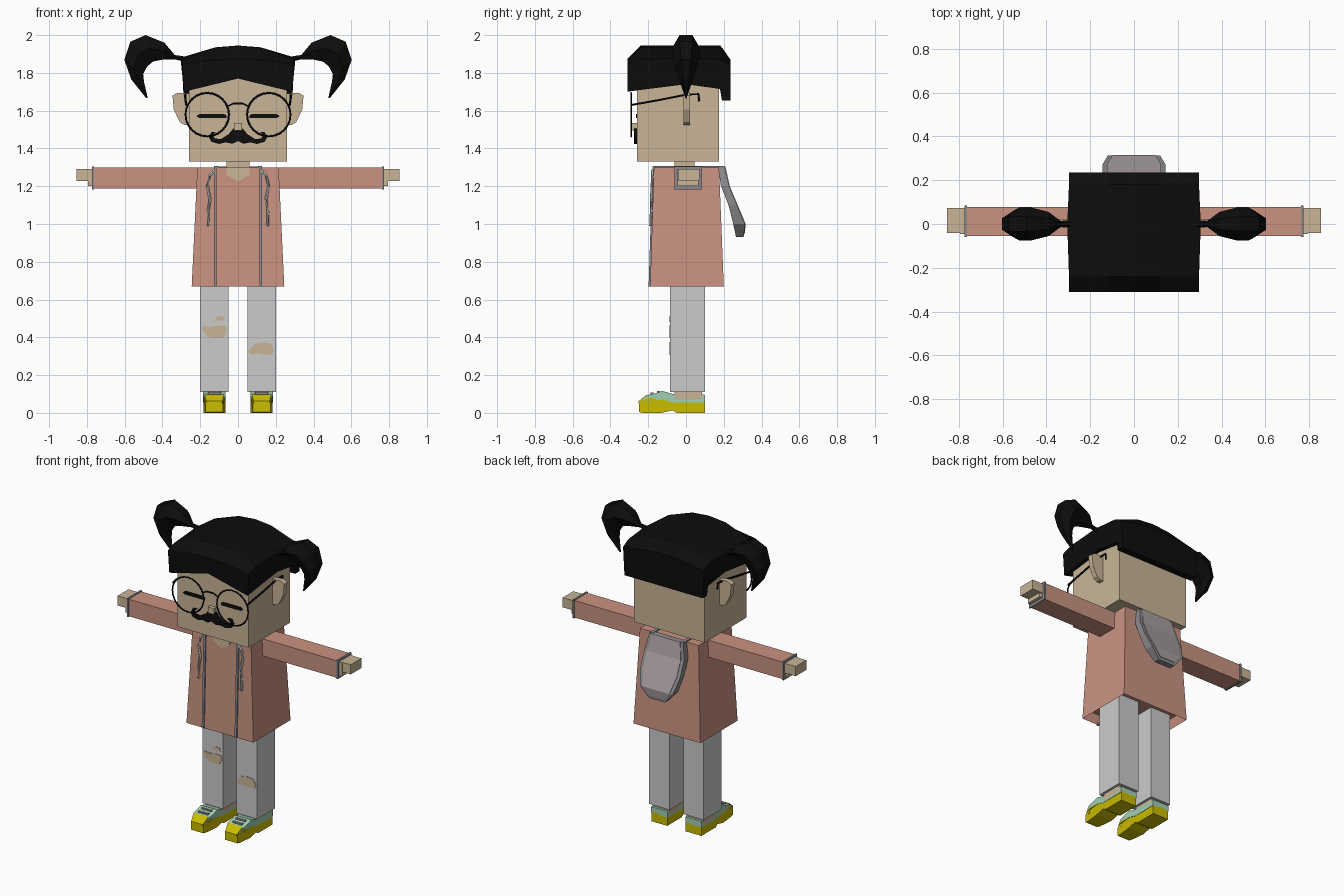
import bpy, bmesh, math
from mathutils import Vector

if "Cube" in bpy.data.objects:
    bpy.data.objects.remove(bpy.data.objects["Cube"], do_unlink=True)


def material(name, r, g, b):
    m = bpy.data.materials.new(name)
    m.use_nodes = True
    m.diffuse_color = (r, g, b, 1)
    bsdf = m.node_tree.nodes["Principled BSDF"]
    bsdf.inputs["Base Color"].default_value = (r, g, b, 1)
    bsdf.inputs["Roughness"].default_value = 0.8
    return m


SKIN = material("skin", .58, .46, .31)
PINK = material("coat pink", .59, .29, .22)
PANTS = material("trouser grey", .60, .60, .60)
YELLOW = material("shoe yellow", .60, .51, 0)
MINT = material("shoe mint", .36, .63, .45)
BLACK = material("black", .004, .004, .004)
TRIM = material("trim grey", .27, .26, .27)
HOOD = material("hood lining", .40, .35, .35)
CORD = material("cord white", .68, .68, .68)


def finish(name, bm, mat):
    bmesh.ops.recalc_face_normals(bm, faces=bm.faces)
    mesh = bpy.data.meshes.new(name)
    bm.to_mesh(mesh)
    bm.free()
    mesh.materials.append(mat)
    ob = bpy.data.objects.new(name, mesh)
    bpy.context.collection.objects.link(ob)
    return ob


def loft(name, rings, mat):
    """Skin a row of equal rings and cap both ends."""
    bm = bmesh.new()
    rows = [[bm.verts.new(p) for p in ring] for ring in rings]
    n = len(rows[0])
    for a, b in zip(rows, rows[1:]):
        for i in range(n):
            j = (i + 1) % n
            bm.faces.new((a[i], a[j], b[j], b[i]))
    bm.faces.new(rows[0])
    bm.faces.new(rows[-1])
    return finish(name, bm, mat)


def box(name, x, y, z, mat):
    return loft(name, [[(x[0], y[0], h), (x[1], y[0], h), (x[1], y[1], h), (x[0], y[1], h)]
                       for h in z], mat)


def plate(name, pts, front, depth, mat):
    """Outline in x and z; front is a y value or a function of z."""
    f = front if callable(front) else (lambda z: front)
    return loft(name, [[(x, f(z) + d, z) for x, z in pts] for d in (0, depth)], mat)


def tube(name, pts, radius, mat):
    rings = []
    pts = [Vector(p) for p in pts]
    for i, p in enumerate(pts):
        t = (pts[min(i + 1, len(pts) - 1)] - pts[max(i - 1, 0)]).normalized()
        q = t.to_track_quat('Z', 'Y')
        rings.append([p + q @ Vector((radius * math.cos(a), radius * math.sin(a), 0))
                      for a in [k * math.pi / 3 for k in range(6)]])
    return loft(name, rings, mat)


def mirrored(pts):
    return pts + [(-x, z) for x, z in reversed(pts) if x > 0]


def coat_front(z):
    return -.17 - .02 * (1.3 - z) / .63


# Head, neck and nose
box("head", (-.26, .26), (-.26, .175), (1.33, 1.8), SKIN)
box("neck", (-.06, .06), (-.06, .045), (1.26, 1.34), SKIN)
box("nose", (-.022, .022), (-.285, -.25), (1.495, 1.535), SKIN)

# Hair cap: rows from front to back
# (y, bottom at sides, bottom in middle, lower edge of the crown, height of the crown)
hair_rows = []
for y, side, mid, edge, crown in [(-.31, 1.70, 1.77, 1.845, 1.875), (-.24, 1.71, 1.77, 1.87, 1.945),
                                  (0, 1.74, 1.74, 1.88, 1.945), (.18, 1.715, 1.715, 1.87, 1.945),
                                  (.19, 1.655, 1.655, 1.865, 1.935), (.235, 1.655, 1.655, 1.84, 1.87)]:
    w = .305 if y == 0 else .297
    shoulder = edge + (crown - edge) * .85
    half = [(0, mid), (.287, side), (w, edge), (.12, shoulder), (0, crown)]
    ring = half + [(-x, z) for x, z in reversed(half) if x > 0]
    hair_rows.append([(x, y, z) for x, z in ring])
loft("hair_cap", hair_rows, BLACK)

# Pigtails: outer and inner edge of each section, with half width
tail = [(.27, 1.885, .27, 1.855, .02), (.335, 1.895, .335, 1.872, .014), (.39, 1.96, .39, 1.872, .055),
        (.49, 2.0, .45, 1.86, .075), (.57, 1.965, .48, 1.835, .075), (.602, 1.87, .502, 1.795, .06),
        (.565, 1.765, .498, 1.755, .035), (.485, 1.665, .478, 1.668, .003)]

# Coat body, hollow at the hem
coat = loft("coat", [[(-a, f, z), (a, f, z), (a, b, z), (-a, b, z)]
                     for z, a, f, b in ((.67, .245, -.19, .20), (1.3, .215, -.17, .175))], PINK)
bm = bmesh.new()
bm.from_mesh(coat.data)
hem = min(bm.faces, key=lambda f: f.calc_center_median().z)
bmesh.ops.inset_region(bm, faces=[hem], thickness=.02)
for v in hem.verts:
    v.co.z += .06
bm.to_mesh(coat.data)
bm.free()
plate("neck_opening", mirrored([(0, 1.225), (.06, 1.26), (.06, 1.301)]),
      lambda z: coat_front(z) - .005, .01, SKIN)

# Hood hanging behind: (z, half width, near y, far y)
hood = [(1.305, .125, .17, .205), (1.2, .145, .185, .228), (1.1, .145, .225, .27),
        (1.0, .12, .25, .312), (.93, .06, .265, .305)]
loft("hood_rim", [[(-w, a, z), (w, a, z), (w, b, z), (-w, b, z)] for z, w, a, b in hood], TRIM)
loft("hood_panel", [[(-w + .022, b - .01, z), (w - .022, b - .01, z),
                     (w - .022, b + .004, z), (-w + .022, b + .004, z)]
                    for z, w, a, b in hood[:-1] + [(.95, .075, .26, .307)]], HOOD)

# Glasses bridge, moustache
tube("glasses_bridge", [(-.052, -.29, 1.625), (-.025, -.29, 1.638), (.025, -.29, 1.638),
                        (.052, -.29, 1.625)], .005, BLACK)
plate("moustache", mirrored([(0, 1.44), (.03, 1.425), (.065, 1.432), (.1, 1.424), (.14, 1.435),
                             (.155, 1.46), (.14, 1.488), (.115, 1.488), (.136, 1.472), (.122, 1.452),
                             (.09, 1.45), (.05, 1.475), (.025, 1.505), (0, 1.505)]),
      -.276, .02, BLACK)

# Paired parts; the model's left is +x
for s, side in ((1, "left"), (-1, "right")):
    def span(a, b):
        return sorted((s * a, s * b))

    rings = []
    for xo, zo, xi, zi, w in tail:
        xm, zm = (xo + xi) / 2, (zo + zi) / 2
        rings.append([(s * x, y * w, z) for x, y, z in
                      ((xo, -.45, zo), (xo, .45, zo), (xm, 1, zm),
                       (xi, .45, zi), (xi, -.45, zi), (xm, -1, zm))])
    loft(side + "_pigtail", rings, BLACK)

    # Face
    plate(side + "_ear", [(s * x, z) for x, z in ((.25, 1.69), (.32, 1.695), (.347, 1.68), (.34, 1.605),
                                                  (.308, 1.54), (.285, 1.525), (.25, 1.525))],
          -.012, .034, SKIN)
    plate(side + "_closed_eye", [(s * x, z) for x, z in ((.06, 1.575), (.075, 1.583), (.205, 1.583),
                                                         (.22, 1.57), (.205, 1.561), (.06, 1.561))],
          -.266, .009, BLACK)
    bpy.ops.mesh.primitive_torus_add(location=(s * .163, -.29, 1.579), rotation=(math.pi / 2, 0, 0),
                                     major_segments=24, minor_segments=6,
                                     major_radius=.115, minor_radius=.005)
    rim = bpy.context.object
    rim.name = side + "_glasses_rim"
    rim.data.materials.append(BLACK)
    tube(side + "_glasses_temple", [(s * .274, -.29, 1.63), (s * .278, -.15, 1.655), (s * .28, 0, 1.685),
                                    (s * .28, .067, 1.688), (s * .28, .07, 1.65)], .006, BLACK)

    # Arm
    box(side + "_sleeve", span(.19, .765), (-.055, .078), (1.187, 1.3), PINK)
    box(side + "_cuff", span(.762, .774), (-.06, .084), (1.183, 1.305), TRIM)
    box(side + "_wrist", span(.765, .795), (-.045, .065), (1.2, 1.292), SKIN)
    box(side + "_hand", span(.765, .855), (-.04, .072), (1.228, 1.292), SKIN)

    # Coat edging and drawstring
    plate(side + "_coat_edge", [(s * x, z) for x, z in ((.113, .67), (.128, .67), (.128, 1.305), (.113, 1.305))],
          lambda z: coat_front(z) - .008, .012, TRIM)
    box(side + "_collar_strip", span(.105, .128), (-.175, .2), (1.295, 1.307), TRIM)
    tube(side + "_drawstring", [(s * x, coat_front(z) - .007, z) for x, z in
                                ((.125, 1.285), (.15, 1.255), (.162, 1.2), (.148, 1.13), (.158, 1.07),
                                 (.156, .99))], .008, CORD)

    # Leg
    box(side + "_trouser_leg", span(.05, .2), (-.085, .1), (.11, .8), PANTS)
    box(side + "_ankle", span(.065, .185), (-.06, .085), (.07, .115), SKIN)

    # Shoe: outlines in y and z, narrower at the toe
    def shoe_part(name, pts, half, mat):
        loft(side + name, [[(s * .125 + k * half * (.8 if y < -.21 else 1), y, z) for y, z in pts]
                           for k in (-1, 1)], mat)

    shoe_part("_shoe_sole", [(.1, 0), (.1, .062), (-.07, .062), (-.12, .078), (-.2, .08), (-.25, .055),
                             (-.25, .005), (-.23, 0), (-.13, 0), (-.07, .014), (-.05, 0)], .058, YELLOW)
    shoe_part("_shoe_upper", [(.1, .055), (.1, .096), (-.07, .1), (-.125, .116), (-.16, .104), (-.2, .095),
                              (-.24, .066), (-.2, .066), (-.12, .07), (-.07, .055)], .06, MINT)
    shoe_part("_shoe_toe_cap", [(-.205, .05), (-.205, .098), (-.252, .062), (-.252, .05)], .052, YELLOW)
    for i, (y, z) in enumerate(((-.145, .112), (-.18, .102))):
        box(f"{side}_shoe_lace_{i + 1}", span(.09, .16), (y - .008, y + .008), (z - .008, z + .005), TRIM)

# Torn patches on the trouser fronts
tear = [(-.068, .012), (-.06, .032), (-.02, .026), (.02, .034), (.06, .03), (.068, .005),
        (.05, -.028), (.01, -.034), (-.035, -.026)]
for name, cx, cz, k in (("right_knee_tear", -.125, .43, 1), ("left_knee_tear", .123, .34, -1)):
    plate(name, [(cx + x, cz + k * z) for x, z in tear], -.088, .006, SKIN)
plate("right_small_tear", [(-.138, .482), (-.115, .488), (-.07, .488), (-.075, .51), (-.105, .512),
                           (-.118, .498)], -.088, .006, SKIN)
